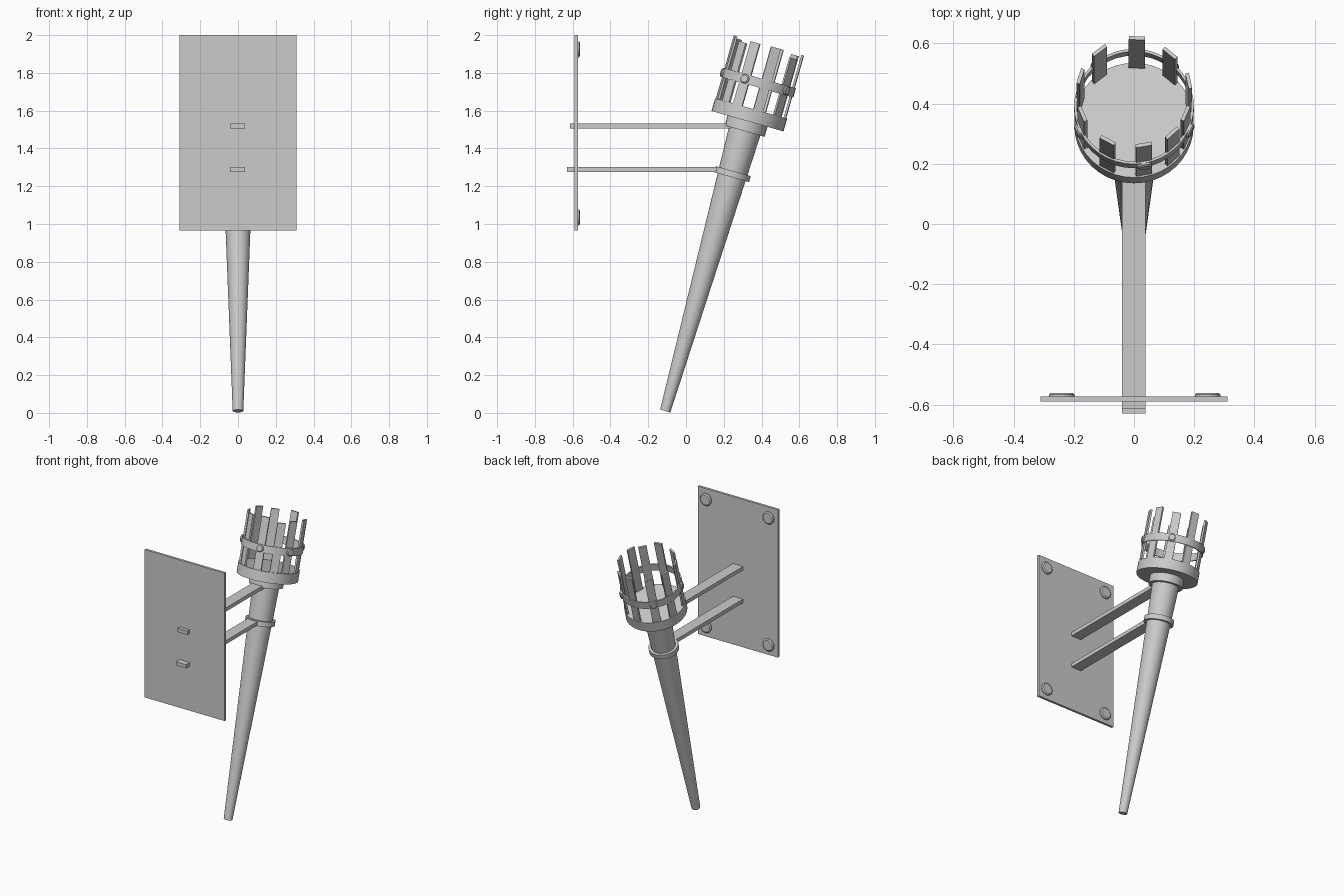
import bpy, bmesh
from math import radians, sin, cos
from mathutils import Matrix, Vector

if "Cube" in bpy.data.objects:
    bpy.data.objects.remove(bpy.data.objects["Cube"])

# Torch axis: starts at the foot, leans towards +y
TILT = Matrix.Translation((0, -0.11, 0.01)) @ Matrix.Rotation(radians(-15.85), 4, 'X')


def make(name, bm, matrix=Matrix.Identity(4), smooth=False):
    bmesh.ops.recalc_face_normals(bm, faces=bm.faces)
    mesh = bpy.data.meshes.new(name)
    bm.to_mesh(mesh)
    bm.free()
    ob = bpy.data.objects.new(name, mesh)
    bpy.context.collection.objects.link(ob)
    ob.matrix_world = matrix
    if smooth:
        bpy.ops.object.select_all(action='DESELECT')
        ob.select_set(True)
        bpy.context.view_layer.objects.active = ob
        bpy.ops.object.shade_smooth_by_angle(angle=radians(35))
    return ob


def box(name, lo, hi, matrix=Matrix.Identity(4)):
    lo, hi = Vector(lo), Vector(hi)
    bm = bmesh.new()
    bmesh.ops.create_cube(bm, size=1, matrix=Matrix.Translation((lo + hi) / 2)
                          @ Matrix.Diagonal((*(hi - lo), 1)))
    return make(name, bm, matrix)


def lathe(name, profile, matrix, sides=32, closed=False):
    """Spin (radius, height) points around local z; open profiles get end caps."""
    bm = bmesh.new()
    rings = [[bm.verts.new((r * cos(radians(360 * i / sides)),
                            r * sin(radians(360 * i / sides)), z))
              for i in range(sides)] for r, z in profile]
    pairs = list(zip(rings, rings[1:]))
    if closed:
        pairs.append((rings[-1], rings[0]))
    else:
        bm.faces.new(rings[0])
        bm.faces.new(rings[-1])
    for a, b in pairs:
        for i in range(sides):
            j = (i + 1) % sides
            bm.faces.new((a[i], a[j], b[j], b[i]))
    return make(name, bm, matrix, True)


# Handle, grip ring and collar
lathe("handle", [(0.028, 0), (0.087, 1.56)], TILT)
lathe("grip_ring", [(0.096, 1.287), (0.096, 1.32)], TILT)
lathe("collar", [(0.11, 1.54), (0.11, 1.60)], TILT)

# Basket floor and upper hoop
lathe("basket_base", [(0.198, 1.595), (0.198, 1.665)], TILT, 40)
lathe("basket_hoop", [(0.19, 1.782), (0.199, 1.782), (0.199, 1.832), (0.19, 1.832)],
      TILT, 40, closed=True)

# Unevenly spaced upright slats: angle and top height
slats = [(87, 2.01), (50, 1.98), (12, 2.01), (-23, 2.007), (-47, 1.99),
         (-80, 2.012), (-118, 2.0), (-157, 2.0), (163, 2.01), (128, 2.0)]
for angle, top in slats:
    turn = TILT @ Matrix.Rotation(radians(angle), 4, 'Z')
    box("basket_slat", (0.18, -0.027, 1.64), (0.192, 0.027, top), turn)

# Rivets on the hoop
PROFILE = [(0.025, -0.008), (0.025, 0.006), (0.019, 0.011)]
for angle in (-80, -22, 50, 128, 203):
    m = (TILT @ Matrix.Rotation(radians(angle), 4, 'Z')
         @ Matrix.Translation((0.198, 0, 1.807)) @ Matrix.Rotation(radians(90), 4, 'Y'))
    lathe("hoop_rivet", PROFILE, m, 14)

# Wall plate with corner bolts
box("wall_plate", (-0.31, -0.59, 0.965), (0.31, -0.573, 2.0))
for x in (-0.24, 0.245):
    for z in (1.035, 1.925):
        lathe("plate_bolt", [(0.043, -0.005), (0.043, 0.006), (0.035, 0.012)],
              Matrix.Translation((x, -0.573, z)) @ Matrix.Rotation(radians(-90), 4, 'X'), 18)

# Support arms through the plate
box("upper_arm", (-0.04, -0.615, 1.505), (0.038, 0.28, 1.531))
box("lower_arm", (-0.04, -0.63, 1.276), (0.038, 0.2, 1.302))
